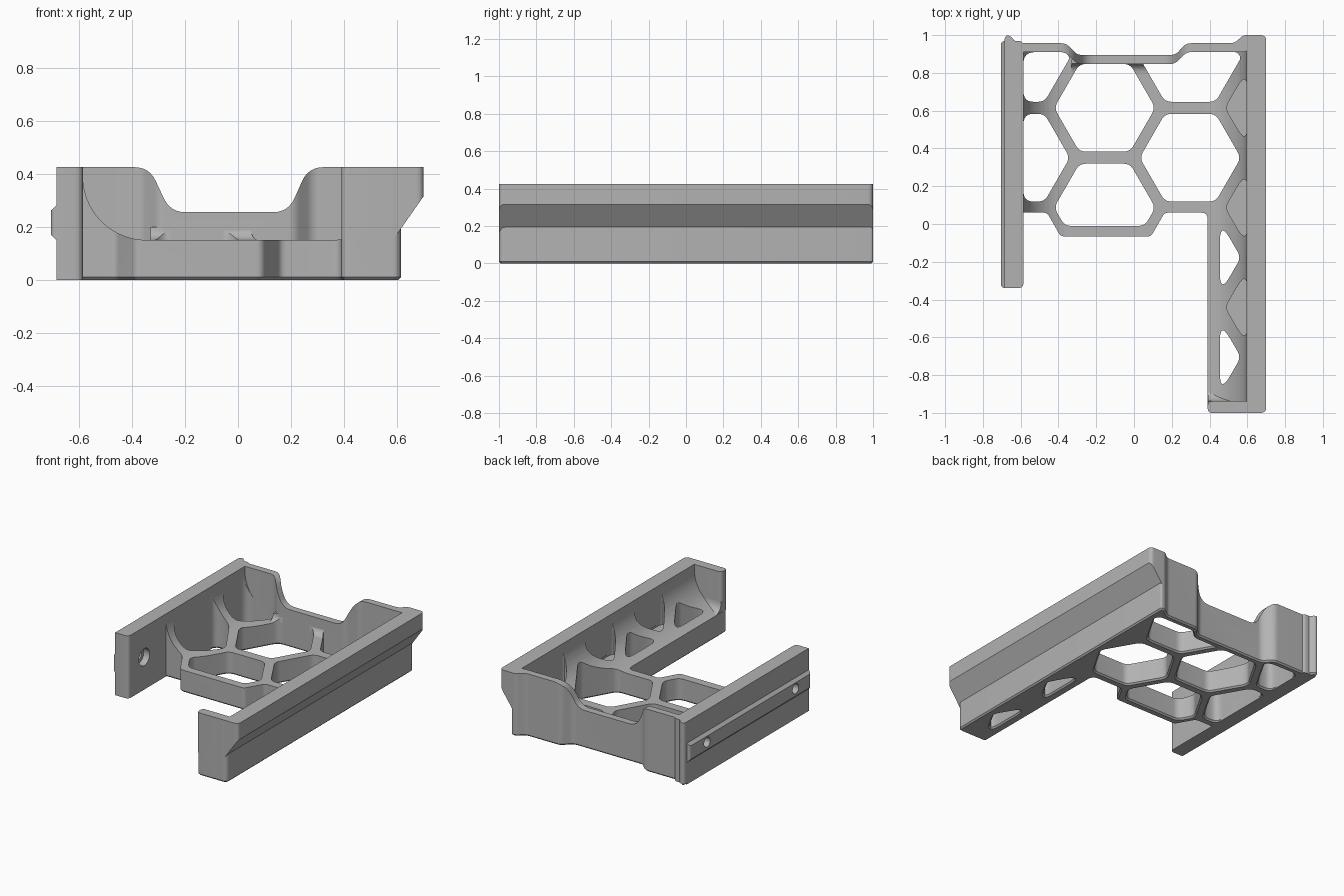
import bpy, bmesh, math
from mathutils import Vector

cube = bpy.data.objects.get("Cube")
if cube:
    bpy.data.objects.remove(cube, do_unlink=True)

grey = bpy.data.materials.new("plain grey")
grey.use_nodes = True
colour = (0.45, 0.45, 0.45, 1)
grey.diffuse_color = colour
grey.node_tree.nodes["Principled BSDF"].inputs["Base Color"].default_value = colour


def rounded(pts, r, steps=6):
    """Round every corner of a closed polygon."""
    pts = [Vector(p) for p in pts]
    out = []
    for i, p in enumerate(pts):
        a, b = pts[i - 1] - p, pts[(i + 1) % len(pts)] - p
        half = a.angle(b) / 2
        t = min(r / max(math.tan(half), 0.01), 0.48 * a.length, 0.48 * b.length)
        if t < 0.002:
            out.append(p)
            continue
        p0, p2 = p + a.normalized() * t, p + b.normalized() * t
        for k in range(steps + 1):
            u = k / steps
            out.append(p0 * (1 - u) ** 2 + p * 2 * u * (1 - u) + p2 * u * u)
    return out


def offset(pts, c):
    """Grow a counter-clockwise polygon by c."""
    out = []
    for i, p in enumerate(pts):
        d1, d2 = (p - pts[i - 1]).normalized(), (pts[(i + 1) % len(pts)] - p).normalized()
        n1, n2 = Vector((d1.y, -d1.x)), Vector((d2.y, -d2.x))
        out.append(p + (n1 + n2) * c / max(1 + n1.dot(n2), 0.3))
    return out


def clip(pts, axis, limit, sign):
    """Keep the part of a polygon where sign * (coordinate - limit) <= 0."""
    out = []
    for i, p in enumerate(pts):
        q = pts[i - 1]
        dp, dq = sign * (p[axis] - limit), sign * (q[axis] - limit)
        if dp * dq < 0:
            out.append(q.lerp(p, dq / (dq - dp)))
        if dp <= 0:
            out.append(p)
    return out


def extrude(name, loops, axis="z", chamfer=0):
    """Solid made of (polygon, low, high) prisms along an axis."""
    place = {"z": lambda p, w: (p.x, p.y, w), "y": lambda p, w: (p.x, w, p.y),
             "x": lambda p, w: (w, p.x, p.y)}[axis]
    bm = bmesh.new()
    for pts, lo, hi in loops:
        pts = [Vector(p) for p in pts]
        area = sum(pts[i - 1].cross(p) for i, p in enumerate(pts))
        if area < 0:
            pts.reverse()
        levels = [(pts, lo), (pts, hi)]
        if chamfer:
            levels = [(offset(pts, chamfer), lo), (pts, lo + abs(chamfer)), (pts, hi)]
        rings = [[bm.verts.new(place(p, w)) for p in ring] for ring, w in levels]
        bm.faces.new(rings[0])
        bm.faces.new(rings[-1])
        for low, high in zip(rings, rings[1:]):
            for i in range(len(low)):
                bm.faces.new((low[i - 1], low[i], high[i], high[i - 1]))
    bmesh.ops.recalc_face_normals(bm, faces=bm.faces)
    mesh = bpy.data.meshes.new(name)
    bm.to_mesh(mesh)
    bm.free()
    obj = bpy.data.objects.new(name, mesh)
    bpy.context.scene.collection.objects.link(obj)
    return obj


def combine(obj, tool, operation, keep=False):
    """Apply a boolean and discard the tool."""
    mod = obj.modifiers.new("cut", "BOOLEAN")
    mod.operation, mod.object, mod.solver = operation, tool, "EXACT"
    bpy.context.view_layer.update()
    graph = bpy.context.evaluated_depsgraph_get()
    mesh = bpy.data.meshes.new_from_object(obj.evaluated_get(graph))
    obj.modifiers.clear()
    obj.data = mesh
    if not keep:
        bpy.data.objects.remove(tool, do_unlink=True)


def rect(x0, x1, y0, y1):
    return [(x0, y0), (x1, y0), (x1, y1), (x0, y1)]


def arc(cx, cz, r, a0, a1, n=14):
    angles = [math.radians(a0 + (a1 - a0) * i / n) for i in range(n + 1)]
    return [(cx + r * math.cos(a), cz + r * math.sin(a)) for a in angles]


# Honeycomb cutters
PITCH_X, PITCH_Y, RADIUS = 0.453, 0.528, 0.268


def hexagon(col, row, bounds):
    cx = -0.155 + PITCH_X * col
    cy = 0.615 - PITCH_Y * (row - (0.5 if col % 2 else 0))
    pts = [Vector((cx + RADIUS * math.cos(math.pi * k / 3),
                   cy + RADIUS * math.sin(math.pi * k / 3))) for k in range(6)]
    for axis, limit, sign in bounds:
        pts = clip(pts, axis, limit, sign)
    return rounded(pts, 0.06)


left_edge, back_edge = (0, -0.585, -1), (1, 0.91, 1)
through = [hexagon(0, 0, []), hexagon(0, 1, [(1, -0.01, -1)]),
           hexagon(1, 0, [back_edge]), hexagon(1, 1, []),
           hexagon(-1, 0, [left_edge, back_edge]), hexagon(-1, 1, [left_edge]),
           hexagon(1, 2, [(0, 0.455, -1)]), hexagon(1, 3, [(0, 0.455, -1)])]
holes = extrude("hole_cutter", [(h, -0.01, 0.7) for h in through], chamfer=0.02)
pockets = extrude("pocket_cutter", [(hexagon(2, row, [(0, 0.6, 1)]), 0.15, 0.7)
                                    for row in range(3)])

# Floor with large coves rising to both side walls
section = ([(-0.8, -0.1), (0.8, -0.1), (0.8, 0.19), (0.6, 0.195), (0.6, 0.39)]
           + arc(0.355, 0.39, 0.24, 0, -90) + arc(-0.345, 0.39, 0.24, -90, -180)
           + [(-0.8, 0.39)])
floor = extrude("honeycomb_floor", [(section, -1.2, 1.2)], "y")
outline = [(-0.62, 0.06), (-0.46, 0.06), (-0.388, -0.066), (0.09, -0.066), (0.162, 0.06),
           (0.39, 0.06), (0.39, -1), (0.615, -1), (0.615, 1), (0.585, 1), (0.53, 0.93),
           (0.27, 0.93), (0.21, 0.87), (-0.29, 0.87), (-0.35, 0.93), (-0.62, 0.93)]
plan = extrude("floor_plan", [(rounded(outline, 0.035), 0, 0.6)], chamfer=-0.01)
combine(floor, plan, "INTERSECT")
combine(floor, holes, "DIFFERENCE", keep=True)
combine(floor, pockets, "DIFFERENCE")

# Small cove where the ribs meet the back wall
cove = [(0.87, 0.1), (0.87, 0.2), (0.849, 0.2)] + arc(0.799, 0.2, 0.05, 0, -90, 8) + [(0.799, 0.1)]
back_cove = extrude("back_cove", [(cove, -0.33, 0.2)], "x")
combine(back_cove, holes, "DIFFERENCE")

# Left rail, undercut along its outer side
slope = [(0.595, 0.165), (0.77, 0.415), (0.77, 0.425), (0.595, 0.425)]
left_rail = extrude("left_rail", [(slope, -1.2, 1.2)], "y")
combine(left_rail, extrude("rail_plan", [(rounded(rect(0.5, 0.70, -1, 1), 0.03), 0, 0.6)]),
        "INTERSECT")

# End wall of the long arm, with a cove at its foot
end_wall = extrude("end_wall", [(rounded(rect(0.39, 0.612, -1, -0.938), 0.03), 0, 0.19)],
                   chamfer=-0.01)
end_wall_top = extrude("end_wall_top", [
    (rounded([(0.39, -1), (0.61, -1), (0.61, -0.938), (0.39, -0.938)], 0.025), 0.15, 0.425)])
combine(end_wall_top, extrude("slope_cutter", [
    ([(0.6, 0.1), (0.7, 0.1), (0.7, 0.3), (0.6, 0.172)], -1.1, -0.9)], "y"), "DIFFERENCE")
foot = [(-0.95, 0.1), (-0.95, 0.22), (-0.938, 0.22)] + arc(-0.868, 0.22, 0.07, 180, 270, 8) \
    + [(-0.868, 0.1)]
end_cove = extrude("end_cove", [(foot, 0.392, 0.6)], "x")

# Right rail with an outer ridge and two counterbored screw holes
ridge = [(-0.585, -0.1), (-0.685, -0.1), (-0.685, 0.15), (-0.705, 0.17), (-0.705, 0.262),
         (-0.685, 0.28), (-0.685, 0.425), (-0.585, 0.425)]
right_rail = extrude("right_rail", [(ridge, -0.6, 1.2)], "y")
combine(right_rail, extrude("rail_plan", [
    (rounded(rect(-0.707, -0.585, -0.34, 0.97), 0.03), 0, 0.6)]), "INTERSECT")
for radius, x0, x1 in ((0.033, -0.8, -0.5), (0.058, -0.63, -0.5)):
    screws = [(arc(y, 0.22, radius, 0, 345, 23), x0, x1) for y in (-0.17, 0.78)]
    combine(right_rail, extrude("screw_cutter", screws, "x"), "DIFFERENCE")

# Back wall: jogged plan with a wide notch in its top
jog = [(-0.685, 0.9), (-0.685, 0.985), (-0.672, 1.0), (-0.655, 0.995), (-0.625, 0.963),
       (-0.59, 0.957), (-0.36, 0.957), (-0.30, 0.895), (0.22, 0.895), (0.275, 0.957),
       (0.53, 0.957), (0.58, 1.0), (0.614, 1.0), (0.614, 0.91), (0.28, 0.91), (0.215, 0.847),
       (-0.3, 0.847), (-0.365, 0.91), (-0.6, 0.91), (-0.6, 0.9)]
back_wall = extrude("back_wall", [(rounded(jog, 0.06), 0, 0.5)], chamfer=-0.01)
notch = [(-0.8, 0.6), (-0.8, 0.425), (-0.335, 0.425), (-0.255, 0.255), (0.19, 0.255),
         (0.265, 0.425), (0.8, 0.425), (0.8, 0.6)]
combine(back_wall, extrude("notch_cutter", [(rounded(notch, 0.09), 0.7, 1.2)], "y"),
        "DIFFERENCE")

# Colour and shading
parts = [floor, back_cove, left_rail, end_wall, end_wall_top, end_cove, right_rail, back_wall]
bpy.ops.object.select_all(action="DESELECT")
for part in parts:
    part.data.materials.clear()
    part.data.materials.append(grey)
    part.select_set(True)
bpy.context.view_layer.objects.active = floor
bpy.ops.object.shade_smooth_by_angle(angle=math.radians(30))
